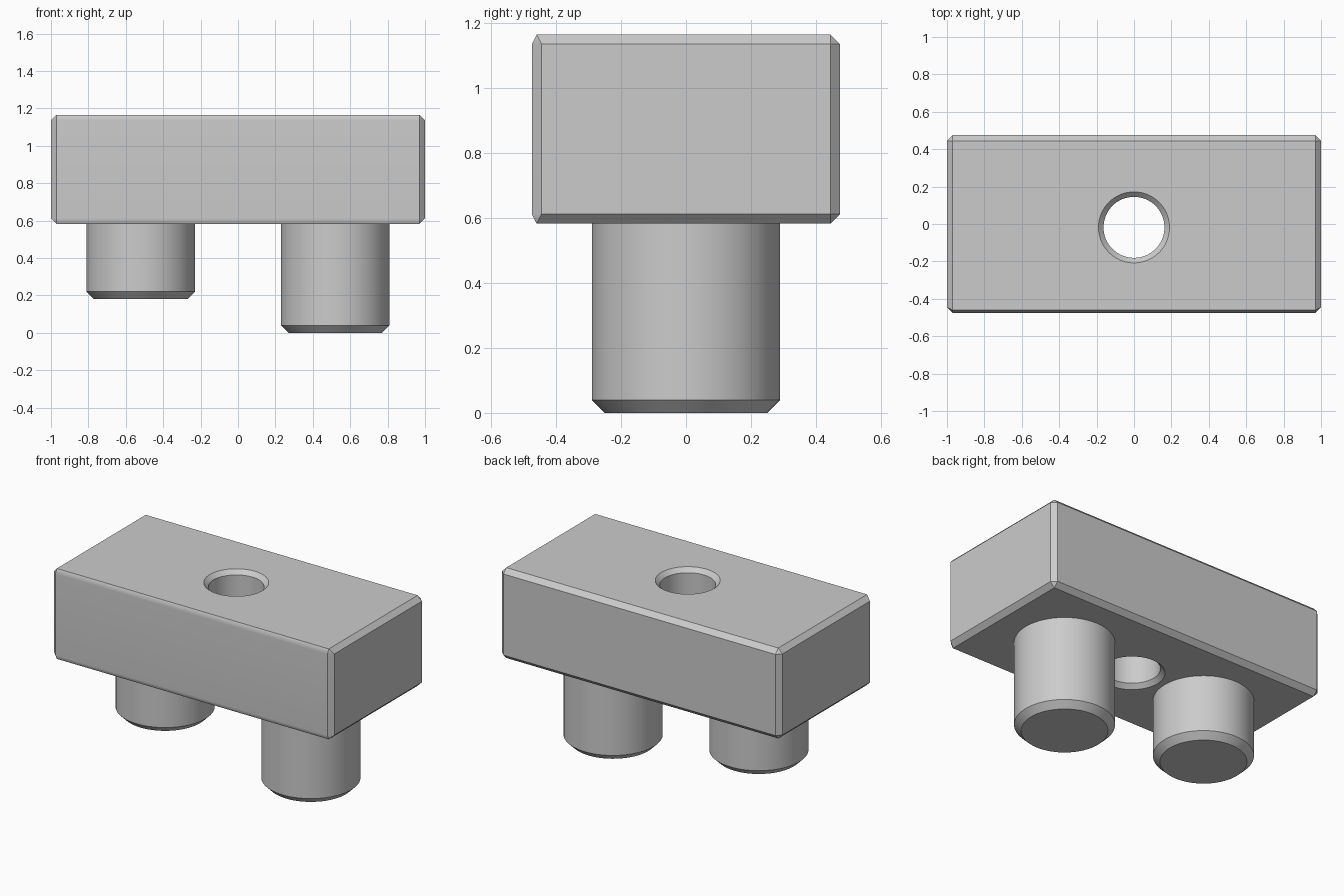
import bpy
import bmesh
from math import cos, sin, tau, radians

cube = bpy.data.objects.get("Cube")
if cube:
    bpy.data.objects.remove(cube, do_unlink=True)

grey = bpy.data.materials.new("plain grey")
grey.use_nodes = True
colour = (0.6, 0.6, 0.6, 1)
grey.diffuse_color = colour
grey.node_tree.nodes["Principled BSDF"].inputs["Base Color"].default_value = colour

BOTTOM, TOP = 0.583, 1.166
CHAMFER = 0.03


def make_object(name, bm):
    bmesh.ops.recalc_face_normals(bm, faces=bm.faces)
    mesh = bpy.data.meshes.new(name)
    bm.to_mesh(mesh)
    bm.free()
    mesh.materials.append(grey)
    obj = bpy.data.objects.new(name, mesh)
    bpy.context.collection.objects.link(obj)
    return obj


def lathe(name, profile, x, y, sides=64):
    """Closed solid turned from (radius, height) pairs."""
    bm = bmesh.new()
    rings = [[bm.verts.new((x + r * cos(tau * i / sides), y + r * sin(tau * i / sides), z))
              for i in range(sides)] for r, z in profile]
    for low, high in zip(rings, rings[1:]):
        for i in range(sides):
            j = (i + 1) % sides
            bm.faces.new((low[i], low[j], high[j], high[i]))
    bm.faces.new(rings[0])
    bm.faces.new(rings[-1])
    return make_object(name, bm)


def smooth(obj):
    bpy.ops.object.select_all(action="DESELECT")
    obj.select_set(True)
    bpy.context.view_layer.objects.active = obj
    bpy.ops.object.shade_smooth_by_angle(angle=radians(30))


# Block with chamfered edges; the front long edges have a shallower slope
def make_block():
    bm = bmesh.new()
    half_y = 0.475
    for sx in (-1, 1):
        inner_x = sx * (1 - CHAMFER)
        for z, rim in ((BOTTOM, BOTTOM + CHAMFER), (TOP, TOP - CHAMFER)):
            for sy, slope in ((-1, 0.015), (1, CHAMFER)):
                bm.verts.new((inner_x, sy * (half_y - slope), z))
                bm.verts.new((inner_x, sy * half_y, rim))
                bm.verts.new((sx, sy * (half_y - CHAMFER), rim))
    bmesh.ops.convex_hull(bm, input=bm.verts[:])
    bmesh.ops.dissolve_limit(bm, angle_limit=radians(1), verts=bm.verts[:], edges=bm.edges[:])
    return make_object("block", bm)


block = make_block()

# Through hole, countersunk at both ends
wide, narrow = 0.19, 0.163
cutter = lathe("hole_cutter", [(wide, BOTTOM - 0.1), (wide, BOTTOM), (narrow, BOTTOM + 0.027),
                               (narrow, TOP - 0.027), (wide, TOP), (wide, TOP + 0.1)], 0, -0.018)
hole = block.modifiers.new("hole", "BOOLEAN")
hole.operation = "DIFFERENCE"
hole.solver = "EXACT"
hole.object = cutter
bpy.context.view_layer.objects.active = block
bpy.ops.object.modifier_apply(modifier=hole.name)
bpy.data.objects.remove(cutter, do_unlink=True)
smooth(block)
weighted = block.modifiers.new("weighted normals", "WEIGHTED_NORMAL")
weighted.keep_sharp = True

# Round pegs with chamfered ends, one longer than the other
for name, x, z in (("right_peg", -0.52, 0.18), ("left_peg", 0.52, 0)):
    peg = lathe(name, [(0.25, z), (0.29, z + 0.04), (0.29, BOTTOM + 0.01)], x, 0)
    smooth(peg)
